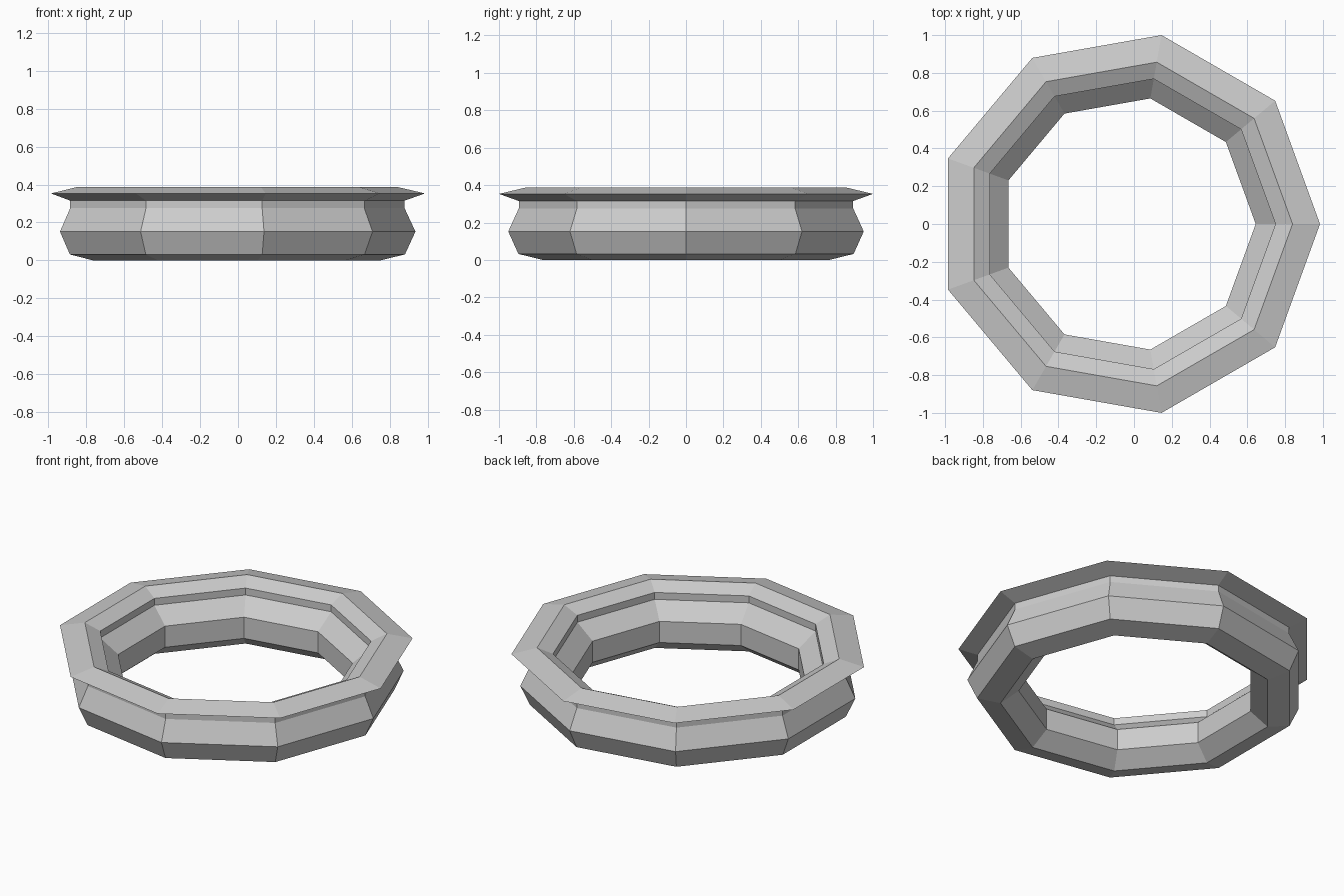
import bpy, bmesh
from math import cos, sin, tau

if "Cube" in bpy.data.objects:
    bpy.data.objects.remove(bpy.data.objects["Cube"])

SIDES = 9
CENTRE_X = -0.0306  # odd-sided ring: shift so its bounds are centred

# closed cross-section (radius, height), from the bottom edge up the outside
PROFILE = [
    (0.778, 0.0), (0.910, 0.032), (0.965, 0.152), (0.908, 0.275),  # outer wall
    (0.908, 0.315), (1.0154, 0.353), (0.870, 0.387),               # flared rim
    (0.780, 0.345), (0.780, 0.302),                                # inner lip
    (0.675, 0.212), (0.675, 0.080),                                # inner wall
]


def lathe(name, profile, sides):
    bm = bmesh.new()
    rings = []
    for i in range(sides):
        a = tau * i / sides
        rings.append([bm.verts.new((CENTRE_X + r * cos(a), r * sin(a), z))
                      for r, z in profile])
    n = len(profile)
    for i in range(sides):
        a, b = rings[i], rings[(i + 1) % sides]
        for j in range(n):
            k = (j + 1) % n
            bm.faces.new((a[j], b[j], b[k], a[k]))
    bmesh.ops.recalc_face_normals(bm, faces=bm.faces)
    mesh = bpy.data.meshes.new(name)
    bm.to_mesh(mesh)
    bm.free()
    obj = bpy.data.objects.new(name, mesh)
    bpy.context.collection.objects.link(obj)
    return obj


# nine-sided ring with flared rim
lathe("flared_ring", PROFILE, SIDES)
